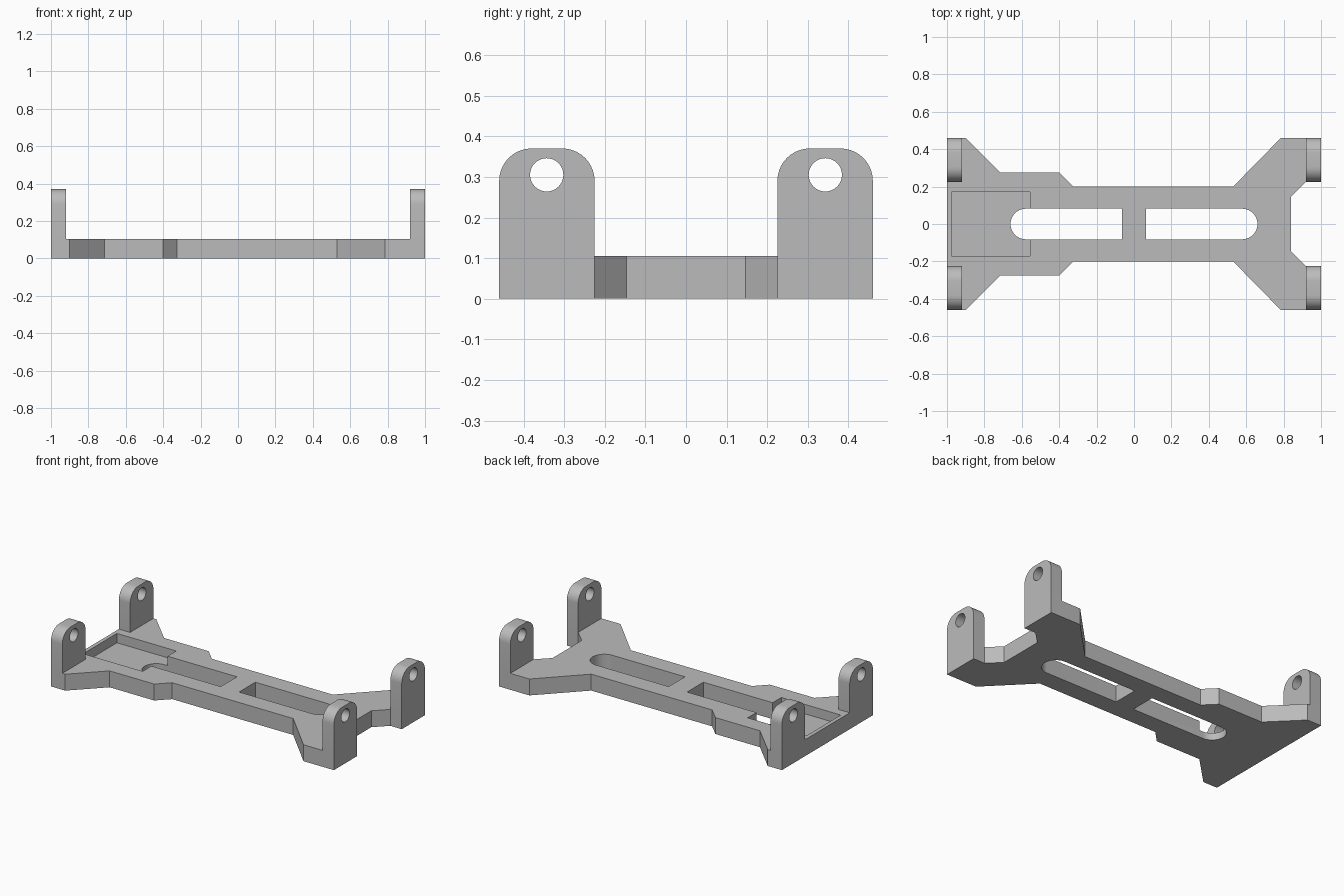
import bpy
import bmesh
from math import cos, sin, pi, radians
from mathutils import Vector

cube = bpy.data.objects.get("Cube")
if cube:
    bpy.data.objects.remove(cube, do_unlink=True)

PLATE_TOP = 0.105
POCKET_FLOOR = 0.045
POST_TOP = 0.37

grey = bpy.data.materials.new("plain grey")
grey.use_nodes = True
colour = (0.5, 0.5, 0.5, 1)
grey.diffuse_color = colour
grey.node_tree.nodes["Principled BSDF"].inputs["Base Color"].default_value = colour


def arc(cx, cy, r, start, end, steps):
    """Points along an arc, angles in degrees."""
    angles = [radians(start + (end - start) * i / steps) for i in range(steps + 1)]
    return [(cx + r * cos(a), cy + r * sin(a)) for a in angles]


def prism(name, profile, low, high, axis="z"):
    """Extrude a closed profile along z, or a (y, z) profile along x."""
    place = (lambda a, b, d: (a, b, d)) if axis == "z" else (lambda a, b, d: (d, a, b))
    bm = bmesh.new()
    face = bm.faces.new([bm.verts.new(place(a, b, low)) for a, b in profile])
    result = bmesh.ops.extrude_face_region(bm, geom=[face])
    moved = [v for v in result["geom"] if isinstance(v, bmesh.types.BMVert)]
    bmesh.ops.translate(bm, verts=moved, vec=Vector(place(0, 0, high - low)))
    bmesh.ops.recalc_face_normals(bm, faces=bm.faces)
    mesh = bpy.data.meshes.new(name)
    bm.to_mesh(mesh)
    bm.free()
    mesh.materials.append(grey)
    obj = bpy.data.objects.new(name, mesh)
    bpy.context.collection.objects.link(obj)
    return obj


def activate(obj):
    bpy.ops.object.select_all(action="DESELECT")
    obj.select_set(True)
    bpy.context.view_layer.objects.active = obj


def cut(obj, cutter):
    """Subtract the cutter and discard it."""
    cutter.hide_render = True
    mod = obj.modifiers.new("cut", "BOOLEAN")
    mod.operation = "DIFFERENCE"
    mod.solver = "EXACT"
    mod.object = cutter
    activate(obj)
    bpy.ops.object.modifier_apply(modifier=mod.name)
    bpy.data.objects.remove(cutter, do_unlink=True)


def smooth(obj):
    activate(obj)
    bpy.ops.object.shade_smooth_by_angle(angle=radians(30))


# Base plate: half outline mirrored across the length
half = [(-1, 0.46), (-0.9, 0.46), (-0.715, 0.275), (-0.4, 0.275), (-0.325, 0.2),
        (0.53, 0.2), (0.785, 0.46), (1, 0.46), (1, 0.225), (0.92, 0.225), (0.84, 0.147)]
plate = prism("base_plate", half + [(x, -y) for x, y in reversed(half)], 0, PLATE_TOP)

# Two through slots with rounded outer ends
slot_r = 0.082
for side in (-1, 1):
    outer = arc(0.66 - slot_r, 0, slot_r, -90, 90, 20)
    slot = [(0.065, -slot_r)] + outer + [(0.065, slot_r)]
    cut(plate, prism("slot_cutter", [(side * x, y) for x, y in slot], -0.1, 0.3))

# Shallow rectangular pocket at one end
pocket = [(-0.975, -0.17), (-0.555, -0.17), (-0.555, 0.17), (-0.975, 0.17)]
cut(plate, prism("pocket_cutter", pocket, POCKET_FLOOR, 0.3))
smooth(plate)

# Four upright lugs with rounded tops and a cross hole
r = 0.08
inner, outer = 0.225, 0.46
for sx, x_name in ((-1, "right"), (1, "left")):
    for sy, y_name in ((-1, "front"), (1, "back")):
        profile = [(inner, PLATE_TOP), (outer, PLATE_TOP)]
        profile += arc(outer - r, POST_TOP - r, r, 0, 90, 10)
        profile += arc(inner + r, POST_TOP - r, r, 90, 180, 10)
        low, high = sorted((sx * 0.92, sx))
        lug = prism(f"{y_name}_{x_name}_lug", [(sy * y, z) for y, z in profile], low, high, "x")
        hole = arc(sy * 0.343, 0.305, 0.041, 0, 360, 32)[:-1]
        cut(lug, prism("hole_cutter", hole, low - 0.1, high + 0.1, "x"))
        smooth(lug)
